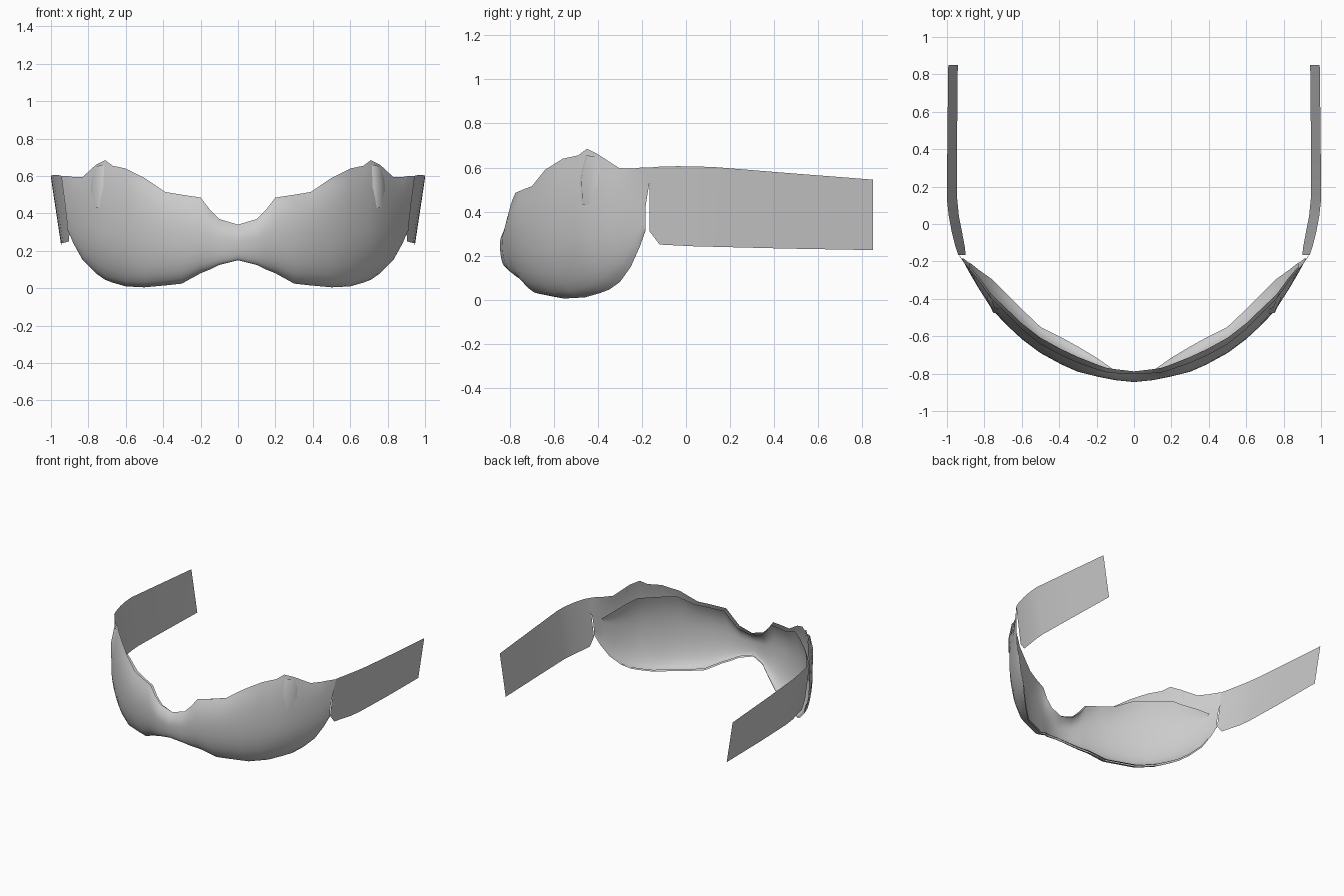
import bpy
import math

grey = bpy.data.materials.new("light grey")
grey.diffuse_color = (0.6, 0.6, 0.6, 1)

# Half-profile stations: x, top (y, z), foremost (y, z), bottom (y, z)
STATIONS = [
    (0.00, -0.80, 0.34, -0.845, 0.25, -0.82, 0.15),
    (0.10, -0.795, 0.37, -0.835, 0.26, -0.79, 0.125),
    (0.15, -0.79, 0.42, -0.825, 0.28, -0.755, 0.10),
    (0.20, -0.775, 0.485, -0.815, 0.29, -0.72, 0.08),
    (0.30, -0.74, 0.50, -0.79, 0.30, -0.66, 0.025),
    (0.39, -0.70, 0.515, -0.75, 0.30, -0.61, 0.015),
    (0.50, -0.64, 0.59, -0.69, 0.30, -0.555, 0.005),
    (0.60, -0.56, 0.64, -0.615, 0.30, -0.46, 0.01),
    (0.67, -0.49, 0.655, -0.55, 0.31, -0.39, 0.03),
    (0.71, -0.45, 0.685, -0.51, 0.32, -0.35, 0.045),
    (0.76, -0.40, 0.66, -0.455, 0.33, -0.30, 0.08),
    (0.83, -0.30, 0.595, -0.345, 0.36, -0.25, 0.15),
    (0.88, -0.24, 0.595, -0.26, 0.40, -0.21, 0.24),
    (0.91, -0.205, 0.60, -0.205, 0.44, -0.185, 0.31),
]


def sheet(name, rows, mirror=False, flip=False):
    """Smooth surface lofted through equal-length rows of points."""
    n = len(rows[0])
    faces = []
    for i in range(len(rows) - 1):
        for j in range(n - 1):
            f = (i * n + j, i * n + j + 1, (i + 1) * n + j + 1, (i + 1) * n + j)
            faces.append(f[::-1] if flip else f)
    me = bpy.data.meshes.new(name)
    me.from_pydata([p for r in rows for p in r], [], faces)
    me.materials.append(grey)
    me.shade_smooth()
    ob = bpy.data.objects.new(name, me)
    bpy.context.collection.objects.link(ob)
    if mirror:
        m = ob.modifiers.new("mirror", 'MIRROR')
        m.use_mirror_merge = True
        m.merge_threshold = 0.001
    return ob


def section(s, steps=7):
    """Cross-section: sloping brow above, curled-under rim below."""
    x, yt, zt, yf, zf, yb, zb = s
    pts = []
    for i in range(steps, 0, -1):
        t = i / steps
        pts.append((x, yf + (yt - yf) * t ** 2.3, zf + (zt - zf) * t))
    for i in range(steps + 1):
        a = math.pi / 2 * i / steps
        pts.append((x, yf + (yb - yf) * (1 - math.cos(a)), zf + (zb - zf) * math.sin(a)))
    return pts


# Front shell, wrapping from the nose bridge to the temples.
# The temple end is swept out to meet the straps.
rows = [section(s) for s in STATIONS]
last = rows[-1]
rows.append([(0.945 - 0.03 * min(1, k / 10), -0.155 - 0.03 * min(1, k / 8), p[2])
             for k, p in enumerate(last)])
sheet("front_shell", rows, mirror=True)

# Inner lens: an oval lining just behind the shell, lower at the brow
inner = []
for x, yt, zt, yf, zf, yb, zb in STATIONS[:-1]:
    gap = 0.012 + 0.02 * math.sin(math.pi * min(1, x / 0.9))
    top = min(zt - 0.01, 0.56 - 0.8 * max(0, x - 0.72))
    inner.append(section((x, yt + gap, top, yf + gap, zf, yb + 0.005, zb + 0.012)))
sheet("inner_lens", inner, mirror=True, flip=True)

# Side straps, leaning outward at the top: y, top x, top z, bottom x, bottom z
STRAP = [(-0.165, 0.94, 0.60, 0.90, 0.31), (-0.12, 0.955, 0.604, 0.905, 0.25),
         (-0.04, 0.975, 0.606, 0.92, 0.246), (0.04, 0.99, 0.605, 0.936, 0.242),
         (0.13, 1.0, 0.602, 0.945, 0.24), (0.45, 0.998, 0.576, 0.946, 0.232),
         (0.85, 0.993, 0.545, 0.942, 0.225)]
strap = [[(xt, y, zt), ((xt + xb) / 2, y, (zt + zb) / 2), (xb, y, zb)]
         for y, xt, zt, xb, zb in STRAP]
sheet("side_straps", strap, mirror=True)

# Small raised fold beside each temple
fold = [[(0.715, -0.455, 0.655), (0.72, -0.48, 0.55), (0.725, -0.475, 0.43)],
        [(0.745, -0.445, 0.655), (0.75, -0.475, 0.55), (0.755, -0.47, 0.43)],
        [(0.775, -0.37, 0.64), (0.785, -0.40, 0.55), (0.785, -0.40, 0.43)]]
sheet("temple_fold", fold, mirror=True)
